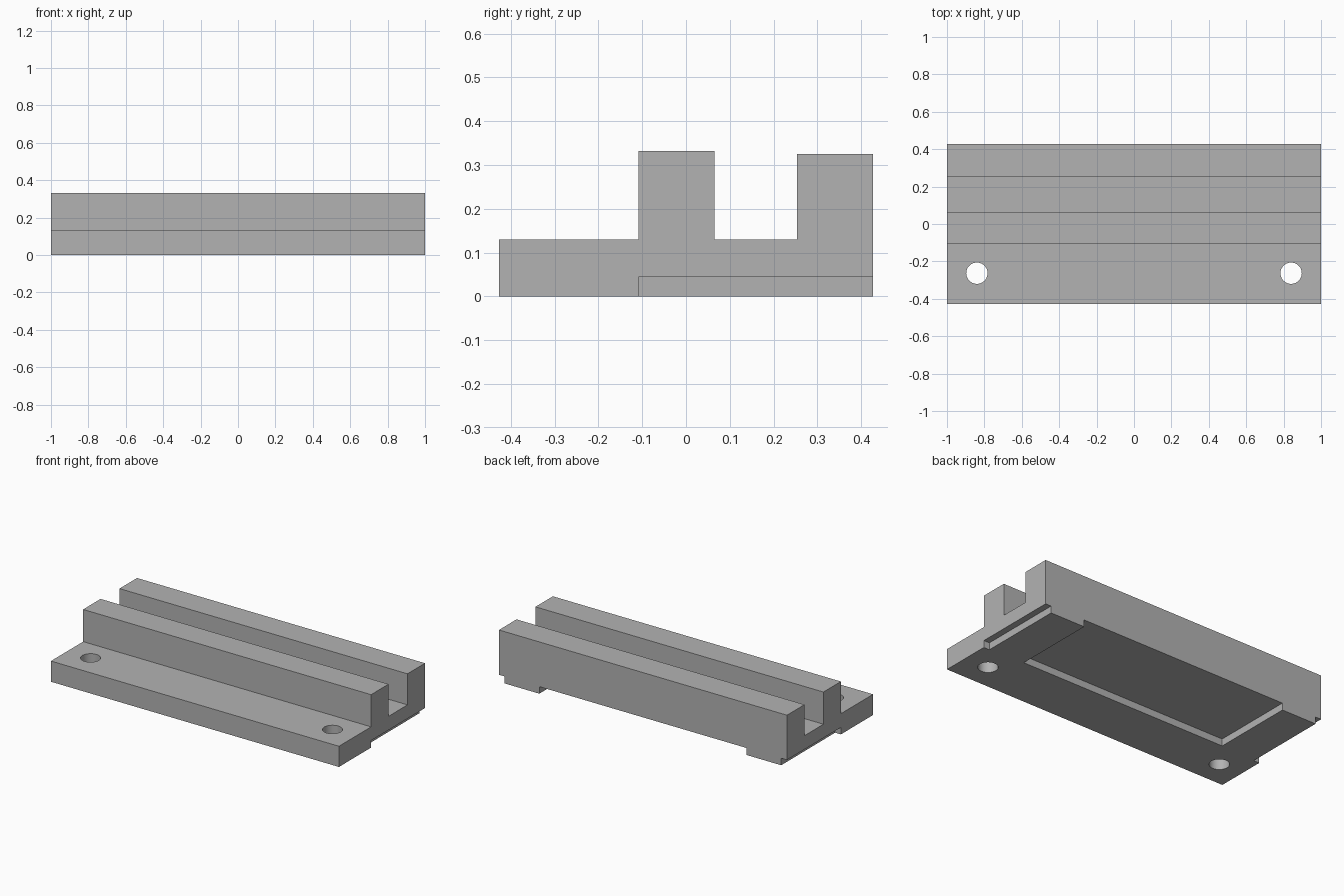
import bpy
import bmesh

cube = bpy.data.objects.get("Cube")
if cube:
    bpy.data.objects.remove(cube, do_unlink=True)

grey = bpy.data.materials.new("Plain grey")
grey.use_nodes = True
colour = (0.45, 0.45, 0.45, 1)
grey.diffuse_color = colour
grey.node_tree.nodes["Principled BSDF"].inputs["Base Color"].default_value = colour

DEPTH = 0.427    # half depth
FOOT = 0.044     # height of the underside cuts


def make_object(name, bm):
    bmesh.ops.recalc_face_normals(bm, faces=bm.faces)
    mesh = bpy.data.meshes.new(name)
    bm.to_mesh(mesh)
    bm.free()
    mesh.materials.append(grey)
    obj = bpy.data.objects.new(name, mesh)
    bpy.context.collection.objects.link(obj)
    return obj


def box(name, low, high):
    bm = bmesh.new()
    bmesh.ops.create_cube(bm, size=1)
    for v in bm.verts:
        v.co = [l + (c + 0.5) * (h - l) for c, l, h in zip(v.co, low, high)]
    return make_object(name, bm)


def cylinder(name, x, y, radius):
    bm = bmesh.new()
    bmesh.ops.create_cone(bm, cap_ends=True, segments=48,
                          radius1=radius, radius2=radius, depth=1)
    bmesh.ops.translate(bm, verts=bm.verts, vec=(x, y, 0))
    return make_object(name, bm)


# Twin rail body: side profile extruded along x
profile = [(-DEPTH, 0), (DEPTH, 0), (DEPTH, 0.325), (0.253, 0.325),
           (0.253, 0.13), (0.065, 0.13), (0.065, 0.332),
           (-0.108, 0.332), (-0.108, 0.13), (-DEPTH, 0.13)]
bm = bmesh.new()
face = bm.faces.new([bm.verts.new((-1, y, z)) for y, z in profile])
side = bmesh.ops.extrude_face_region(bm, geom=[face])["geom"]
bmesh.ops.translate(bm, vec=(2, 0, 0),
                    verts=[g for g in side if isinstance(g, bmesh.types.BMVert)])
body = make_object("rail_body", bm)

# Underside recess, end steps and screw holes
cutters = [box("recess_cutter", (-0.72, -0.095, -0.1), (0.72, 0.6, FOOT))]
for s in (-1, 1):
    xs = sorted((s * 0.96, s * 1.2))
    cutters.append(box("step_cutter", (xs[0], -0.108, -0.1), (xs[1], 0.6, FOOT)))
    cutters.append(cylinder("hole_cutter", s * 0.84, -0.263, 0.057))

for cutter in cutters:
    cutter.hide_render = True
    cutter.hide_viewport = True
    cutter.display_type = 'WIRE'
    mod = body.modifiers.new(cutter.name, 'BOOLEAN')
    mod.operation = 'DIFFERENCE'
    mod.solver = 'EXACT'
    mod.object = cutter

# Apply the cuts, then drop the cutters
bpy.context.view_layer.update()
graph = bpy.context.evaluated_depsgraph_get()
cut_mesh = bpy.data.meshes.new_from_object(body.evaluated_get(graph))
body.modifiers.clear()
body.data = cut_mesh
for cutter in cutters:
    bpy.data.objects.remove(cutter, do_unlink=True)

# Smooth hole walls, sharp edges elsewhere
bpy.context.view_layer.objects.active = body
body.select_set(True)
bpy.ops.object.shade_smooth_by_angle()
